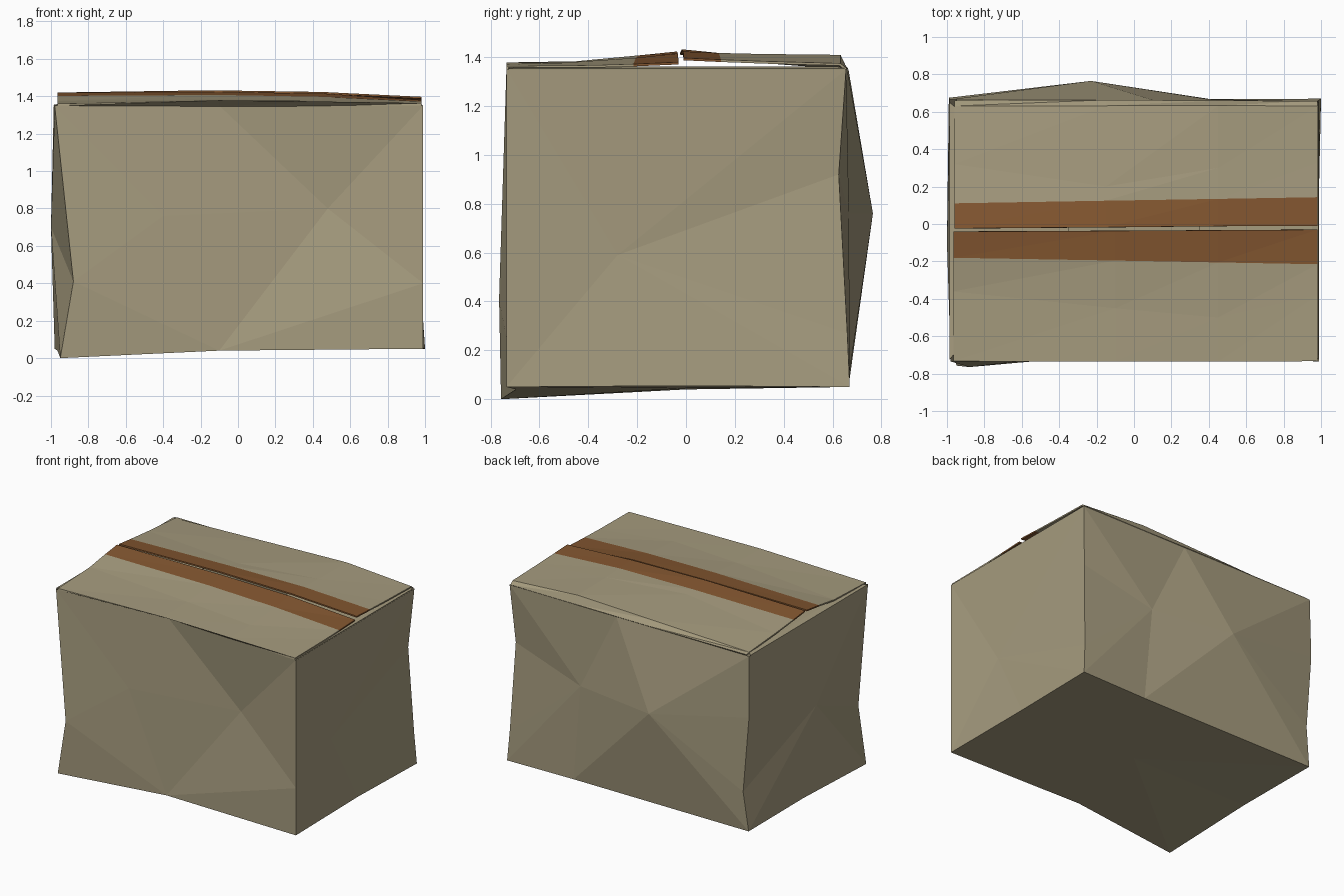
import bpy, bmesh

if "Cube" in bpy.data.objects:
    bpy.data.objects.remove(bpy.data.objects["Cube"])


def material(name, rgb):
    m = bpy.data.materials.new(name)
    m.diffuse_color = (*rgb, 1)
    m.use_nodes = True
    m.node_tree.nodes["Principled BSDF"].inputs["Base Color"].default_value = m.diffuse_color
    return m


CARD = material("cardboard", (0.38, 0.33, 0.21))
TAPE = material("tape", (0.23, 0.095, 0.03))


def make(name, verts, faces, mats=None, thickness=0):
    mesh = bpy.data.meshes.new(name)
    mesh.from_pydata(verts, [], faces)
    mesh.materials.append(CARD)
    mesh.materials.append(TAPE)
    for poly, m in zip(mesh.polygons, mats or []):
        poly.material_index = m
    bm = bmesh.new()
    bm.from_mesh(mesh)
    bmesh.ops.recalc_face_normals(bm, faces=bm.faces)
    bm.to_mesh(mesh)
    bm.free()
    ob = bpy.data.objects.new(name, mesh)
    bpy.context.collection.objects.link(ob)
    if thickness:
        mod = ob.modifiers.new("thickness", "SOLIDIFY")
        mod.thickness = thickness
        mod.offset = 0
    return ob


# dented box body: named corner, edge and dent points
P = {
    "flt": (-.98, -.735, 1.35), "frt": (.99, -.735, 1.35),
    "flb": (-.95, -.757, 0), "frb": (.99, -.735, .05),
    "blt": (-.985, .665, 1.35), "brt": (.99, .655, 1.35),
    "blb": (-.98, .665, .05), "brb": (1, .67, .05),
    "fl": (-.88, -.765, .41), "fr": (.99, -.735, .4),
    "ft": (-.1, -.675, 1.35), "fb": (-.1, -.695, .04),
    "fa": (-.4, -.71, .76), "fc": (.48, -.65, .8),
    "bt": (.11, .66, 1.35), "bb": (.46, .66, .05),
    "bulge": (-.23, .765, .76), "bq": (.4, .667, .76),
    "br1": (.96, .625, .92), "br2": (.985, .66, .27),
    "bl1": (-.99, .675, .9), "bl2": (-.945, .68, .34),
    "rc": (.96, -.28, .59), "rb": (.985, 0, .055),
    "lc": (-1, -.1, .7), "lb": (-.965, 0, .04),
    "base": (0, 0, .045),
}
KEYS = list(P)


def fan(center, loop):
    ring = loop.split()
    return [[KEYS.index(k) for k in (center, a, b)] for a, b in zip(ring, ring[1:])]


body = (
    fan("fa", "fc ft flt fl fb fc") + fan("fc", "ft frt fr fb")       # front
    + fan("fb", "fl flb") + fan("fb", "frb fr")
    + fan("bq", "bt brt br1 br2 brb bb bulge bt")                     # back
    + fan("bulge", "bb blb bl2 bl1 blt bt")
    + fan("rc", "frt fr frb rb brb br2 br1 brt frt")                  # right
    + fan("lc", "flt fl flb lb blb bl2 bl1 blt flt")                  # left
    + fan("base", "flb fb frb rb brb bb blb lb flb")                  # bottom
)
make("box_body", list(P.values()), body)


# flaps: rows of (y values, z values) across shared x columns
def flap(name, xs, rows, tape_row):
    n = len(xs)
    verts = [(x, y, z) for ys, zs in rows for x, y, z in zip(xs, ys, zs)]
    faces, mats = [], []
    for r in range(len(rows) - 1):
        for c in range(n - 1):
            a = r * n + c
            faces += [(a, a + 1, a + n + 1), (a, a + n + 1, a + n)]
            mats += [int(r == tape_row)] * 2
    make(name, verts, faces, mats, 0.01)


flap("front_flap", (-.965, -.1, .45, .982), [
    ((-.73, -.675, -.70, -.73), (1.35,) * 4),
    ((-.73,) * 4, (1.357, 1.377, 1.37, 1.36)),
    ((-.36, -.45, -.5, -.38), (1.37, 1.378, 1.372, 1.362)),
    ((-.18, -.195, -.205, -.215), (1.397, 1.402, 1.392, 1.367)),
    ((-.04, -.036, -.033, -.03), (1.415, 1.418, 1.41, 1.375)),
], 3)
flap("back_flap", (-.96, -.15, .45, .982), [
    ((-.024, -.018, -.012, -.01), (1.415, 1.427, 1.418, 1.392)),
    ((.11, .124, .134, .143), (1.40, 1.412, 1.412, 1.385)),
    ((.32, .2, .3, .33), (1.38, 1.405, 1.408, 1.378)),
    ((.63,) * 4, (1.357, 1.385, 1.405, 1.37)),
    ((.66, .66, .655, .655), (1.35,) * 4),
], 0)

# side flaps tucked underneath
for name, s in (("left_side_flap", -1), ("right_side_flap", 1)):
    make(name, [(s * .985, -.725, 1.35), (s * .985, .65, 1.35),
                (s * .95, -.68, 1.357), (s * .95, .62, 1.357),
                (s * .35, -.65, 1.355), (s * .35, .6, 1.355)],
         [(0, 1, 3, 2), (2, 3, 5, 4)], thickness=0.008)
